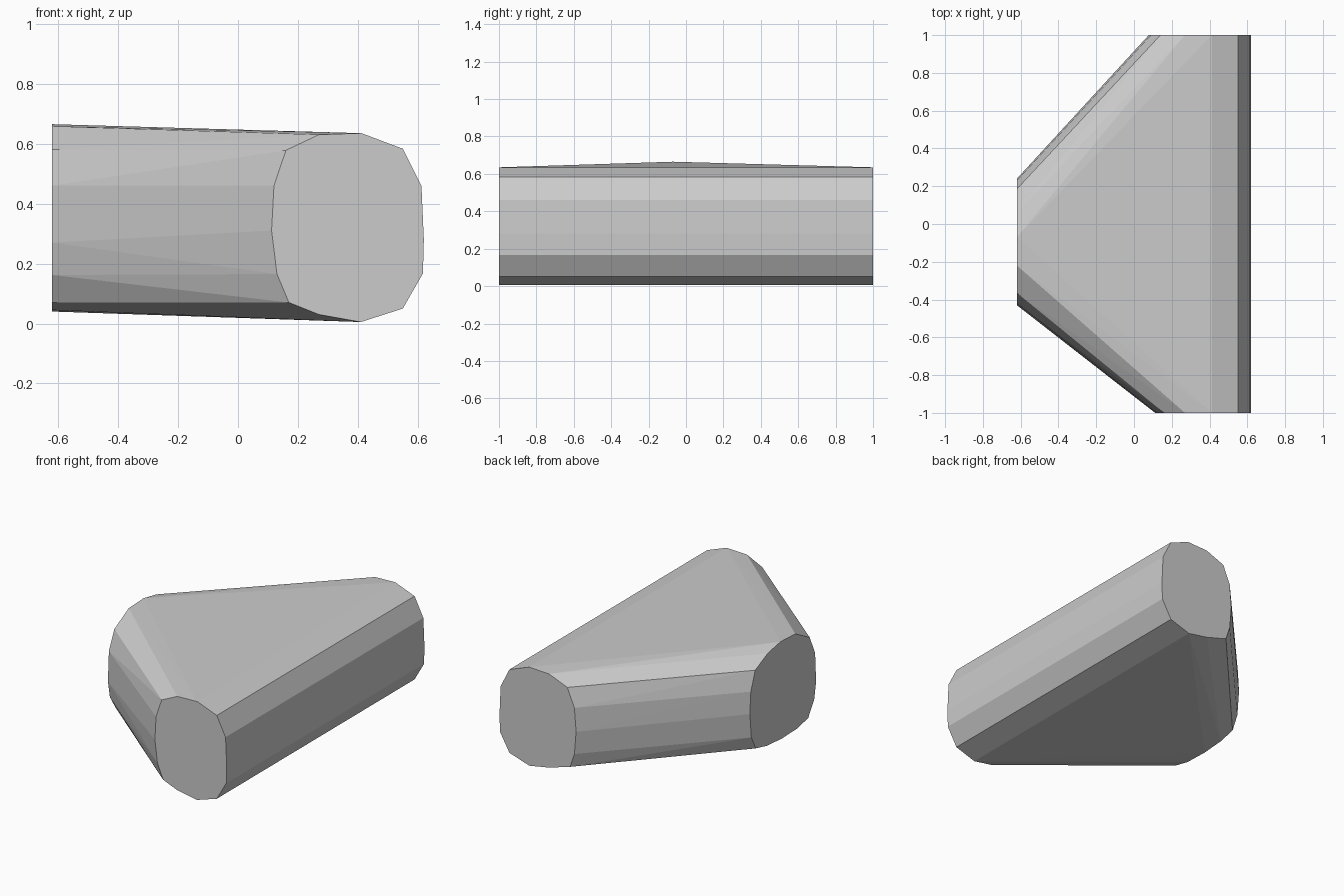
import bpy
import bmesh

if "Cube" in bpy.data.objects:
    bpy.data.objects.remove(bpy.data.objects["Cube"])

grey = bpy.data.materials.new("light grey")
grey.diffuse_color = (0.6, 0.6, 0.6, 1)
grey.use_nodes = True
grey.node_tree.nodes["Principled BSDF"].inputs["Base Color"].default_value = grey.diffuse_color

# Right-hand side of the two end caps (x, z), shared by both
outer = [(0.27, 0.03), (0.41, 0.005), (0.55, 0.05), (0.617, 0.167), (0.62, 0.28),
         (0.612, 0.46), (0.55, 0.583), (0.412, 0.635), (0.27, 0.63)]
# Left-hand side of each end cap (x, z)
front_inner = [(0.16, 0.578), (0.12, 0.46), (0.112, 0.31), (0.13, 0.165), (0.17, 0.07)]
back_inner = [(0.14, 0.578), (0.09, 0.46), (0.078, 0.31), (0.09, 0.165), (0.12, 0.075)]
# Side cap (y, z)
side = [(-0.07, 0.665), (-0.22, 0.658), (-0.365, 0.58), (-0.42, 0.46), (-0.43, 0.27),
        (-0.41, 0.162), (-0.35, 0.07), (-0.24, 0.045), (-0.08, 0.04), (0.07, 0.052),
        (0.18, 0.078), (0.225, 0.165), (0.24, 0.32), (0.23, 0.46), (0.185, 0.58),
        (0.06, 0.64)]

# Wedge body: hull stretched over the three flat caps
points = [(x, -1, z) for x, z in outer + front_inner]
points += [(x, 1, z) for x, z in outer + back_inner]
points += [(-0.62, y, z) for y, z in side]

bm = bmesh.new()
for p in points:
    bm.verts.new(p)
hull = bmesh.ops.convex_hull(bm, input=bm.verts[:])
loose = [v for v in bm.verts if not v.link_faces]
bmesh.ops.delete(bm, geom=loose, context='VERTS')
# Merge triangles of each flat face
bmesh.ops.dissolve_limit(bm, angle_limit=0.01, verts=bm.verts[:], edges=bm.edges[:])
bmesh.ops.recalc_face_normals(bm, faces=bm.faces[:])

mesh = bpy.data.meshes.new("wedge_body")
bm.to_mesh(mesh)
bm.free()
mesh.materials.append(grey)
body = bpy.data.objects.new("wedge_body", mesh)
bpy.context.collection.objects.link(body)
